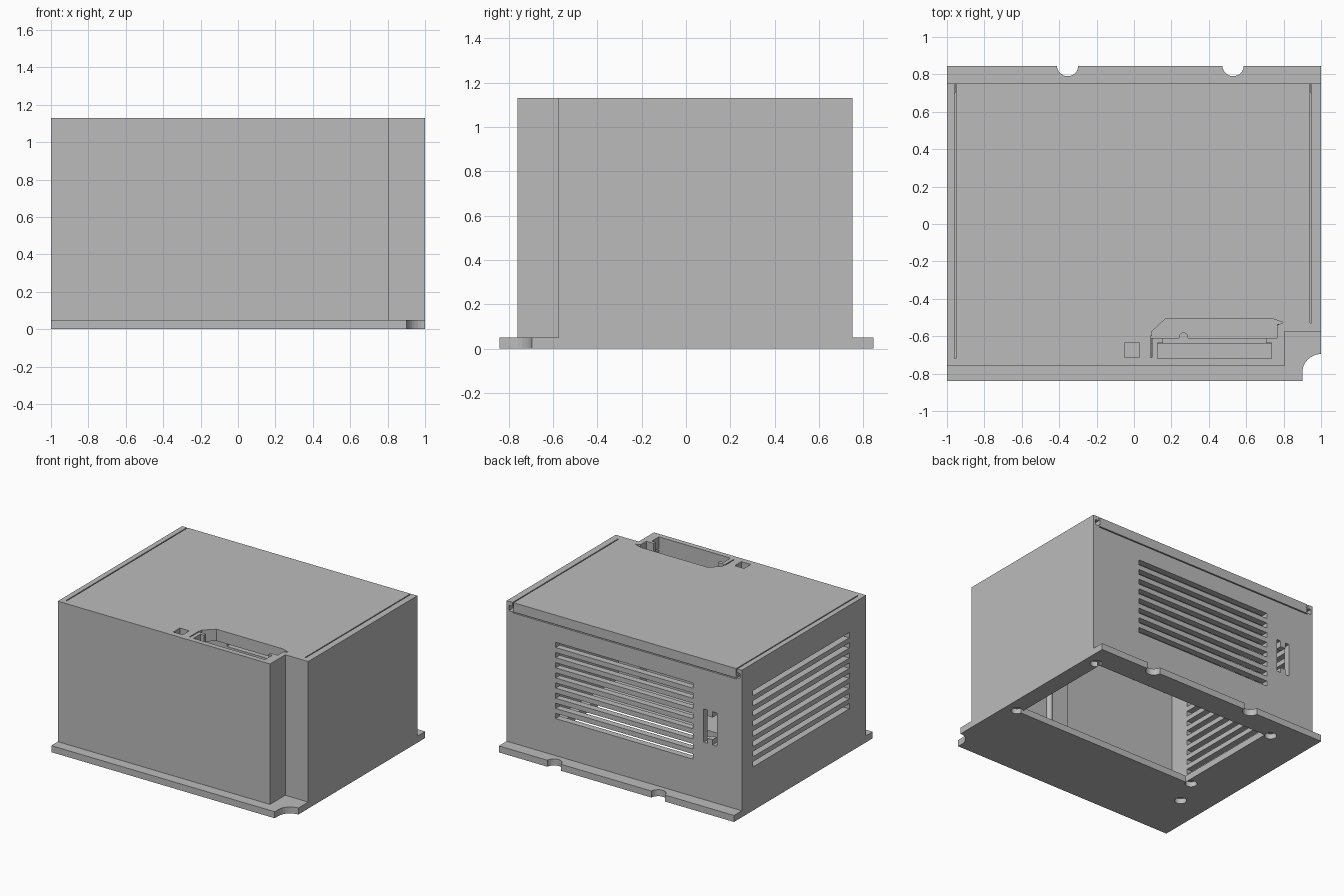
import bpy
import bmesh
import math

old = bpy.data.objects.get("Cube")
if old:
    bpy.data.objects.remove(old, do_unlink=True)

grey = bpy.data.materials.new("plain grey")
grey.use_nodes = True
grey.diffuse_color = (0.5, 0.5, 0.5, 1)
grey.node_tree.nodes["Principled BSDF"].inputs["Base Color"].default_value = (0.5, 0.5, 0.5, 1)


def prism(name, outline, z0, z1):
    """Extrude a flat outline from z0 up to z1."""
    bm = bmesh.new()
    face = bm.faces.new([bm.verts.new((x, y, z0)) for x, y in outline])
    up = bmesh.ops.extrude_face_region(bm, geom=[face])
    verts = [g for g in up["geom"] if isinstance(g, bmesh.types.BMVert)]
    bmesh.ops.translate(bm, verts=verts, vec=(0, 0, z1 - z0))
    bmesh.ops.recalc_face_normals(bm, faces=bm.faces)
    mesh = bpy.data.meshes.new(name)
    bm.to_mesh(mesh)
    bm.free()
    mesh.materials.append(grey)
    obj = bpy.data.objects.new(name, mesh)
    bpy.context.collection.objects.link(obj)
    return obj


def box(name, x0, x1, y0, y1, z0, z1):
    return prism(name, [(x0, y0), (x1, y0), (x1, y1), (x0, y1)], z0, z1)


def disc(name, x, y, r, z0, z1, n=32):
    ring = [(x + r * math.cos(math.tau * i / n), y + r * math.sin(math.tau * i / n))
            for i in range(n)]
    return prism(name, ring, z0, z1)


def cut(target, cutter):
    """Subtract the cutter for good, then remove it."""
    cutter.hide_render = True
    mod = target.modifiers.new("cut", "BOOLEAN")
    mod.operation = "DIFFERENCE"
    mod.solver = "EXACT"
    mod.object = cutter
    graph = bpy.context.evaluated_depsgraph_get()
    mesh = bpy.data.meshes.new_from_object(target.evaluated_get(graph))
    target.modifiers.clear()
    target.data = mesh
    bpy.data.objects.remove(cutter, do_unlink=True)


def cut_box(target, *size):
    cut(target, box("cutter", *size))


# Base plate with flanges, large opening and mounting recesses
FLOOR, TOP = 0.05, 1.13
base = box("base_plate", -1, 1, -0.84, 0.845, 0, FLOOR)
cut_box(base, -0.64, 0.87, -0.2, 0.66, -0.1, 0.1)
for x in (-0.355, 0.53):
    cut(base, disc("cutter", x, 0.847, 0.057, -0.1, 0.1))
cut(base, disc("cutter", 1, -0.795, 0.1, -0.1, 0.1))
cut_box(base, 0.9, 1.1, -0.9, -0.795, -0.1, 0.1)
for x, y in [(0.905, 0.665), (0.905, -0.195), (-0.68, 0.675), (-0.685, -0.195), (-0.78, -0.423)]:
    cut(base, disc("cutter", x, y, 0.042, -0.1, 0.04))

# Housing: box with a notched front corner, hollow inside
housing = prism("housing", [(-1, -0.76), (0.805, -0.76), (0.805, -0.575), (1, -0.575),
                            (1, 0.75), (-1, 0.75)], FLOOR, TOP)
cut(housing, prism("cutter", [(-0.95, -0.72), (0.765, -0.72), (0.765, -0.535), (0.95, -0.535),
                              (0.95, 0.7), (-0.95, 0.7)], 0, 1.04))

# Vent slots on the back and on one side
for i in range(8):
    z = 0.335 + i * 0.078
    cut_box(housing, -0.583, 0.583, 0.65, 0.8, z, z + 0.04)
    cut_box(housing, -1.1, -0.9, -0.555, 0.616, z, z + 0.04)

# Switch opening on the back
cut_box(housing, -0.71, -0.675, 0.65, 0.8, 0.49, 0.745)
cut_box(housing, -0.787, -0.752, 0.65, 0.8, 0.49, 0.745)
cut_box(housing, -0.76, -0.70, 0.65, 0.8, 0.53, 0.70)

# Seams around the sliding lid
cut_box(housing, -0.96, -0.952, -0.72, 0.8, 1.07, 1.2)
cut_box(housing, 0.942, 0.95, -0.53, 0.8, 1.07, 1.2)
cut_box(housing, -0.955, 0.945, 0.72, 0.8, 1.05, 1.058)
cut_box(housing, -0.985, -0.957, 0.7, 0.8, 1.06, 1.1)
cut_box(housing, 0.947, 0.98, 0.7, 0.8, 1.06, 1.1)

# Pocket and small window in the lid
cut(housing, prism("cutter", [(0.095, -0.61), (0.095, -0.575), (0.17, -0.505), (0.735, -0.505),
                              (0.8, -0.527), (0.765, -0.54), (0.765, -0.61)], 1.0, 1.2))
cut_box(housing, 0.125, 0.735, -0.72, -0.635, 1.0, 1.2)
cut_box(housing, 0.155, 0.705, -0.64, -0.605, 1.0, 1.2)
cut_box(housing, 0.088, 0.096, -0.715, -0.6, 1.0, 1.2)
cut_box(housing, -0.05, 0.03, -0.715, -0.635, 1.0, 1.2)

# Holder under the pocket
box("holder_wall", 0.09, 0.765, -0.64, -0.61, FLOOR, 1.0)
for side, x in (("left", 0.735), ("right", 0.09)):
    box(side + "_holder_post", x, x + 0.03, -0.72, -0.64, FLOOR, 1.03)
post = disc("holder_peg", 0.265, -0.605, 0.025, FLOOR, 1.0, 24)
